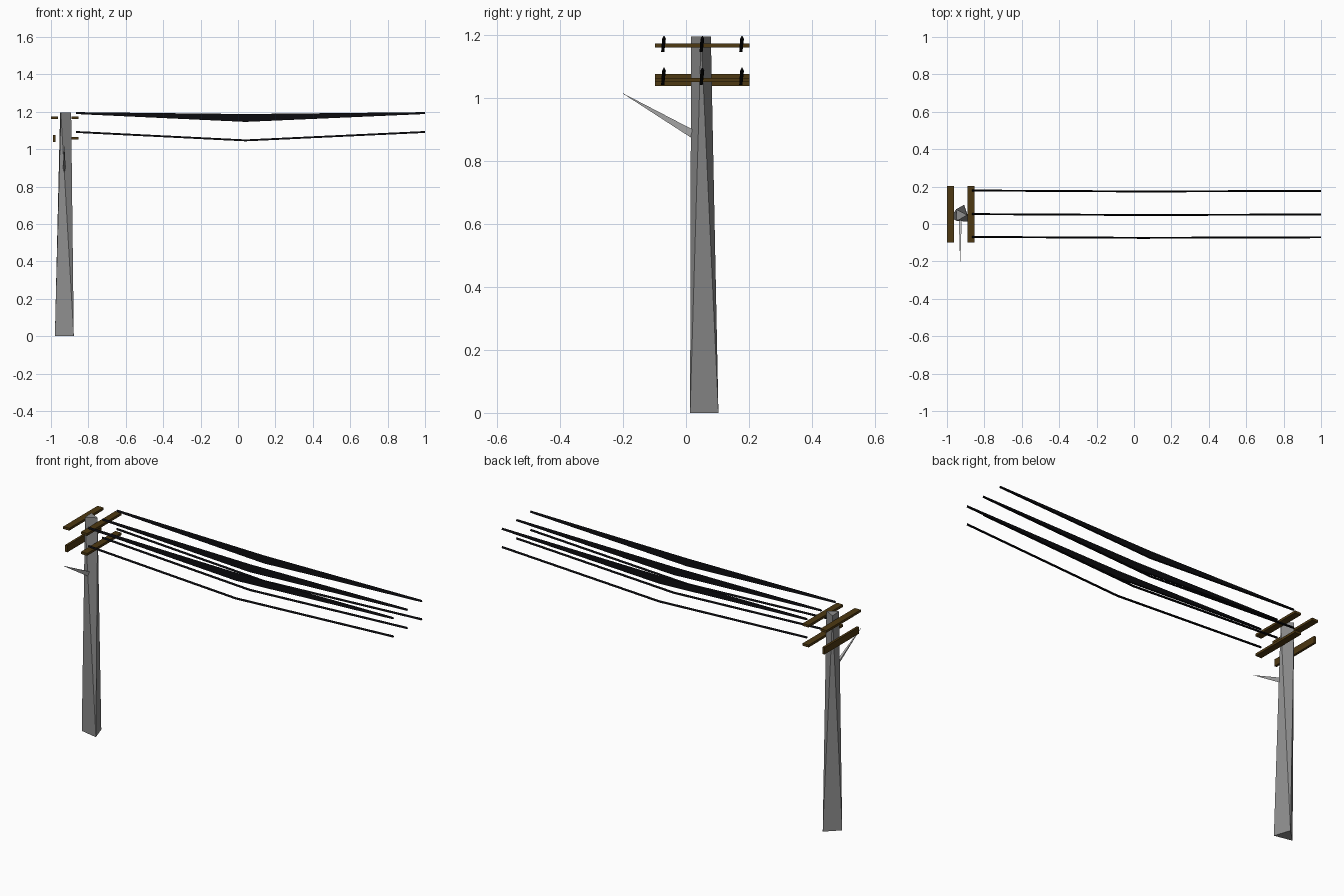
import bpy, bmesh

if "Cube" in bpy.data.objects:
    bpy.data.objects.remove(bpy.data.objects["Cube"])


def material(name, rgb):
    m = bpy.data.materials.new(name)
    m.diffuse_color = (*rgb, 1)
    m.use_nodes = True
    m.node_tree.nodes["Principled BSDF"].inputs["Base Color"].default_value = m.diffuse_color
    return m


GREY = material("concrete grey", (0.27, 0.27, 0.27))
PALE = material("pale grey", (0.48, 0.48, 0.48))
BROWN = material("dark wood", (0.075, 0.04, 0.006))
BLACK = material("cable black", (0.003, 0.003, 0.004))


def loft(name, rings, mat, shift=0):
    """Triangulated skin through three-sided rings, closed at both ends."""
    bm = bmesh.new()
    rows = [[bm.verts.new(p) for p in ring] for ring in rings]
    for a, b in zip(rows, rows[1:]):
        for i in range(3):
            j = (i + 1) % 3
            bm.faces.new((a[i], a[j], b[i]))
            bm.faces.new((a[j], b[j], b[i]))
    bm.faces.new(rows[0][::-1])
    bm.faces.new(rows[-1])
    bmesh.ops.recalc_face_normals(bm, faces=bm.faces)
    finish(name, bm, mat)


def finish(name, bm, mat):
    me = bpy.data.meshes.new(name)
    bm.to_mesh(me)
    bm.free()
    me.materials.append(mat)
    bpy.context.collection.objects.link(bpy.data.objects.new(name, me))


def box(name, x0, x1, y0, y1, z0, z1, mat):
    bm = bmesh.new()
    bmesh.ops.create_cube(bm, size=1)
    for v in bm.verts:
        v.co = ((x0 + x1) / 2 + v.co.x * (x1 - x0),
                (y0 + y1) / 2 + v.co.y * (y1 - y0),
                (z0 + z1) / 2 + v.co.z * (z1 - z0))
    finish(name, bm, mat)


# Pole: three-sided, its top triangle turned 60 degrees from its base
loft("pole", [
    [(-0.979, 0.034, 0), (-0.878, 0.013, 0), (-0.908, 0.103, 0)],
    [(-0.947, 0.016, 1.195), (-0.892, 0.048, 1.195), (-0.951, 0.079, 1.195)],
], GREY)

# Bracket spike pointing forward and up
tip = (-0.929, -0.20, 1.015)
loft("bracket_spike", [
    [(-0.937, 0.035, 0.893), (-0.929, 0.035, 0.862), (-0.921, 0.035, 0.893)],
    [(tip[0] - 0.001, tip[1], tip[2]), (tip[0], tip[1], tip[2] - 0.001),
     (tip[0] + 0.001, tip[1], tip[2])],
], PALE)

# Crossarms: three lying flat, one standing on edge
for name, x0, x1, z0, z1 in (
        ("upper_left_crossarm", -1.0, -0.963, 1.161, 1.174),
        ("upper_right_crossarm", -0.891, -0.854, 1.161, 1.174),
        ("lower_right_crossarm", -0.891, -0.854, 1.051, 1.064),
        ("lower_left_crossarm", -0.988, -0.975, 1.038, 1.076)):
    box(name, x0, x1, -0.098, 0.202, z0, z1, BROWN)


def wire(name, y, z_end, mid_low, mid_high):
    """Sagging wire; the middle section may be deeper than the ends."""
    def ring(x, yc, lo, hi):
        return [(x, yc - 0.005, lo), (x, yc + 0.005, lo), (x, yc, hi)]
    loft(name, [ring(-0.866, y + 0.002, z_end - 0.005, z_end + 0.005),
                ring(0.04, y - 0.003, mid_low, mid_high),
                ring(1.0, y, z_end - 0.005, z_end + 0.005)], BLACK)


# Wires: deep-bellied upper row, thin lower row
for i, y in enumerate((-0.071, 0.051, 0.177)):
    wire(f"upper_wire_{i + 1}", y, 1.193, 1.146, 1.188)
    wire(f"lower_wire_{i + 1}", y, 1.092, 1.042, 1.052)
